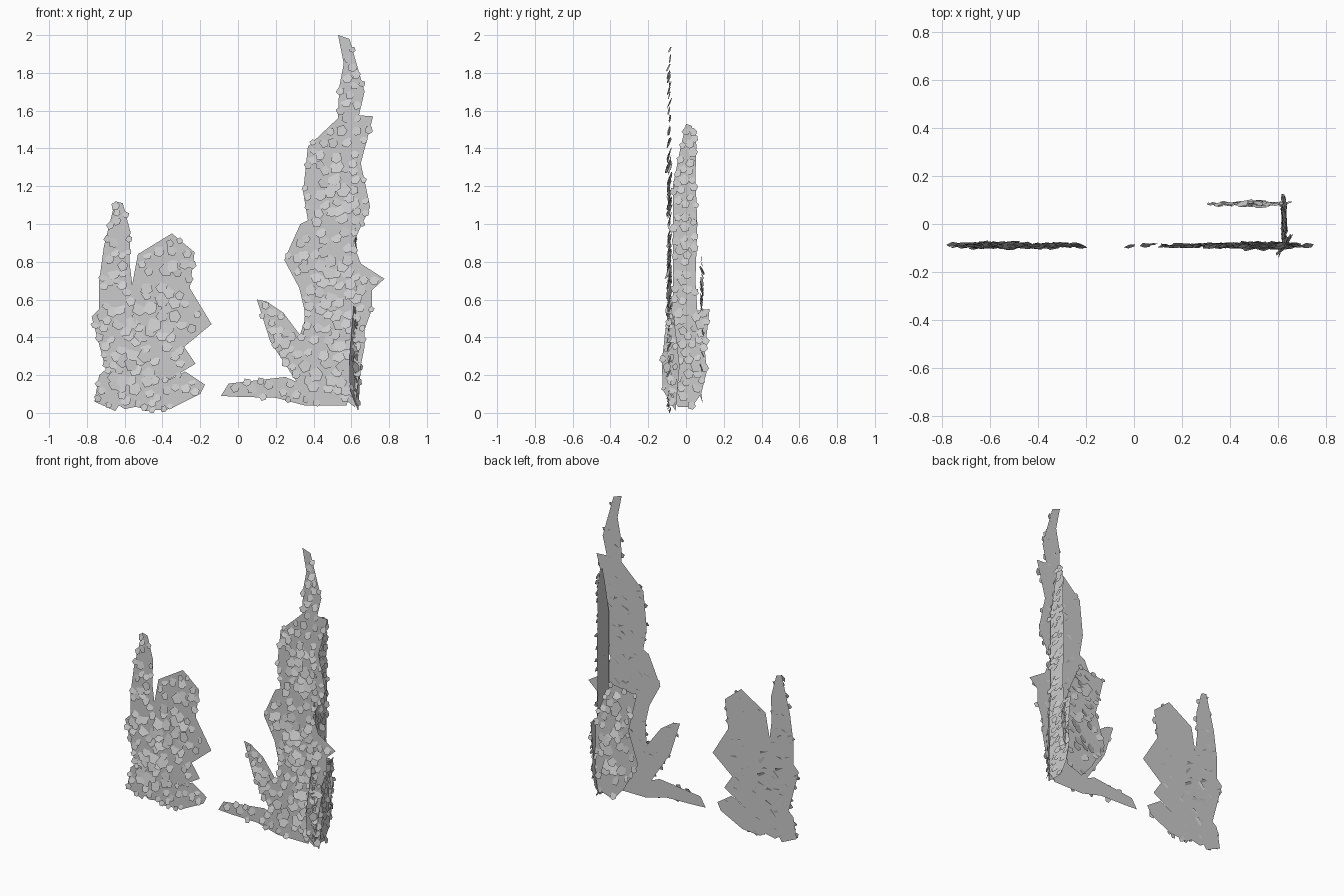
import bpy, bmesh, math, random
from mathutils import Vector, Matrix

if "Cube" in bpy.data.objects:
    bpy.data.objects.remove(bpy.data.objects["Cube"])

random.seed(7)


def inside(p, poly):
    hit = False
    for (x1, y1), (x2, y2) in zip(poly, poly[1:] + poly[:1]):
        if (y1 > p[1]) != (y2 > p[1]) and p[0] < (x2 - x1) * (p[1] - y1) / (y2 - y1) + x1:
            hit = not hit
    return hit


def edge_distance(p, poly):
    best = 9
    for a, b in zip(poly, poly[1:] + poly[:1]):
        a, b = Vector(a), Vector(b)
        t = max(0, min(1, (p - a).dot(b - a) / (b - a).length_squared))
        best = min(best, (p - a.lerp(b, t)).length)
    return best


def make_object(name, bm):
    mesh = bpy.data.meshes.new(name)
    bm.to_mesh(mesh)
    bm.free()
    bpy.context.collection.objects.link(bpy.data.objects.new(name, mesh))


LEAF = [(-0.5, -0.3), (0.05, -0.55), (0.5, -0.2), (0.35, 0.45), (-0.35, 0.45)]


def ivy_patch(name, outline, origin, across, count, big=0.07):
    """Flat ragged sheet with tilted leaves on its outward side."""
    u, v, o = Vector(across).normalized(), Vector((0, 0, 1)), Vector(origin)
    n = u.cross(v)
    frame = Matrix((u, v, n)).transposed()

    # backing sheet
    bm = bmesh.new()
    face = bm.faces.new([bm.verts.new(o + u * a + v * b) for a, b in outline])
    face.normal_update()
    if face.normal.dot(n) < 0:
        face.normal_flip()
    bmesh.ops.triangulate(bm, faces=[face])
    make_object(name + "_sheet", bm)

    # scattered leaves
    bm = bmesh.new()
    us, vs = [p[0] for p in outline], [p[1] for p in outline]
    placed = []
    for _ in range(count * 60):
        if len(placed) >= count:
            break
        p = Vector((random.uniform(min(us), max(us)), random.uniform(min(vs), max(vs))))
        if not inside(p, outline) or any((p - q).length < 0.035 for q in placed):
            continue
        placed.append(p)
        size = min(big, 0.04 + 0.25 * edge_distance(p, outline)) * random.uniform(0.75, 1.1)
        rot = (frame @ Matrix.Rotation(random.uniform(-0.3, 0.3), 3, 'Y')
               @ Matrix.Rotation(random.uniform(-0.45, -0.1), 3, 'X')
               @ Matrix.Rotation(random.uniform(-0.8, 0.8), 3, 'Z'))
        center = o + u * p.x + v * p.y + n * random.uniform(0.004, 0.014)
        pts = [center + rot @ Vector((a * size, b * size, 0)) for a, b in LEAF]
        bm.faces.new([bm.verts.new(q) for q in pts])
    make_object(name + "_leaves", bm)


# left front patch
left = [(-.76, .06), (-.65, .01), (-.63, .04), (-.60, .02), (-.53, .035), (-.49, .01),
        (-.36, .02), (-.20, .10), (-.175, .15), (-.28, .22), (-.385, .165), (-.225, .26),
        (-.285, .35), (-.14, .47), (-.255, .66), (-.23, .85), (-.35, .95), (-.53, .84),
        (-.56, .68), (-.575, .8), (-.57, .96), (-.61, 1.11), (-.65, 1.12), (-.71, .88),
        (-.735, .7), (-.735, .55), (-.775, .51), (-.70, .23), (-.735, .2)]
ivy_patch("left_ivy", left, (0, -.08, 0), (1, 0, 0), 125)

# tall right front patch with two side shoots
tall = [(-.09, .09), (-.05, .155), (.25, .19), (.31, .165), (.17, .38), (.10, .6),
        (.15, .59), (.24, .53), (.345, .39), (.355, .53), (.325, .66), (.245, .81),
        (.33, 1.0), (.37, 1.02), (.345, 1.17), (.37, 1.41), (.53, 1.56), (.535, 1.72),
        (.56, 1.85), (.53, 2.0), (.59, 1.98), (.67, 1.7), (.64, 1.575), (.715, 1.57),
        (.65, 1.32), (.7, 1.09), (.61, .9), (.65, .79), (.775, .71), (.71, .65),
        (.71, .55), (.67, .44), (.67, .35), (.64, .2), (.62, .03), (.58, .06),
        (.575, .04), (.35, .04), (.2, .08), (0, .085)]
ivy_patch("tall_ivy", tall, (0, -.08, 0), (1, 0, 0), 180)

# side patch around the corner, facing right
side = [(0, 1.53), (.03, 1.52), (.055, 1.42), (.05, 1.25), (.06, 1.0), (.05, .7),
        (.06, .54), (.125, .55), (.10, .33), (.11, .22), (.08, .1), (.03, .03),
        (-.04, .03), (-.09, .1), (-.10, .4), (-.07, .6), (-.07, 1.2), (-.03, 1.4)]
ivy_patch("side_ivy", side, (.615, 0, 0), (0, 1, 0), 85, 0.05)

# small slanted patch over the corner
corner = [(-.015, .57), (-.058, .27), (-.05, .12), (.03, .01), (.055, .25), (.02, .5)]
ivy_patch("corner_ivy", corner, (.62, -.08, 0), (.065, .1, 0), 14, 0.05)

# back patch, outline mirrored because it faces backwards
back = [(.5, .82), (.31, .79), (.37, .54), (.30, .33), (.405, .14), (.485, .05),
        (.6, .09), (.65, .42), (.575, .66)]
ivy_patch("back_ivy", [(-x, z) for x, z in back], (0, .075, 0), (-1, 0, 0), 50)
